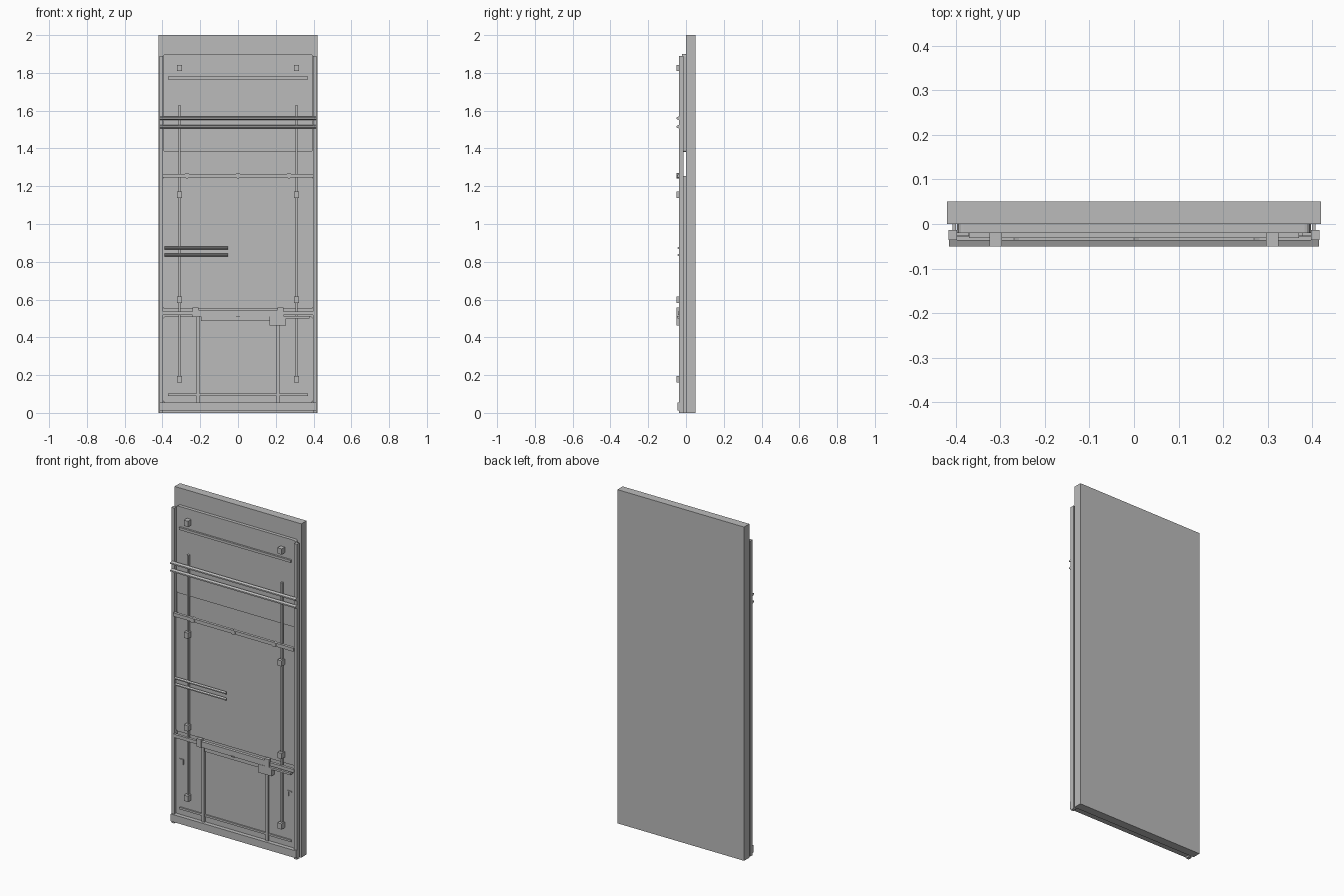
import bpy, bmesh, math

if "Cube" in bpy.data.objects:
    bpy.data.objects.remove(bpy.data.objects["Cube"])

grey = bpy.data.materials.new("plain grey")
grey.diffuse_color = (0.5, 0.5, 0.5, 1)
grey.use_nodes = True
grey.node_tree.nodes["Principled BSDF"].inputs["Base Color"].default_value = grey.diffuse_color


def extrude(name, pts, axis, lo, hi):
    """Extrude a 2D profile along an axis: y takes (x, z) points, x takes (y, z)."""
    bm = bmesh.new()

    def place(p, d):
        return (p[0], d, p[1]) if axis == 'y' else (d, p[0], p[1])
    a = [bm.verts.new(place(p, lo)) for p in pts]
    b = [bm.verts.new(place(p, hi)) for p in pts]
    bm.faces.new(a)
    bm.faces.new(b[::-1])
    n = len(pts)
    for i in range(n):
        bm.faces.new((a[i], b[i], b[(i + 1) % n], a[(i + 1) % n]))
    bmesh.ops.recalc_face_normals(bm, faces=bm.faces)
    me = bpy.data.meshes.new(name)
    bm.to_mesh(me)
    bm.free()
    me.materials.append(grey)
    ob = bpy.data.objects.new(name, me)
    bpy.context.collection.objects.link(ob)
    return ob


def box(name, x0, x1, y0, y1, z0, z1):
    return extrude(name, [(x0, z0), (x1, z0), (x1, z1), (x0, z1)], 'y', y0, y1)


def rounded_panel(name, w, z0, z1, y0, y1, r=0.012):
    pts = []
    corners = [(w - r, z1 - r), (r - w, z1 - r), (r - w, z0 + r), (w - r, z0 + r)]
    for q, (cx, cz) in enumerate(corners):
        for k in range(4):
            t = math.pi / 2 * (q + k / 3)
            pts.append((cx + r * math.cos(t), cz + r * math.sin(t)))
    return extrude(name, pts, 'y', y0, y1)


def angled_rail(name, x0, x1, z, h, y0, y1):
    # wedge-nosed horizontal strip
    return extrude(name, [(y1, z - h), (y0, z - h * 0.4), (y0, z + h * 0.4), (y1, z + h)],
                   'x', x0, x1)


# Backing slab and raised panels
box("back_slab", -0.42, 0.42, 0, 0.05, 0, 2)
rounded_panel("upper_panel", 0.395, 1.38, 1.90, -0.02, 0)
rounded_panel("middle_panel", 0.397, 0.55, 1.25, -0.02, 0)
rounded_panel("lower_panel", 0.397, 0.055, 0.51, -0.02, 0)

# Side posts and everything mirrored left and right
for side, s in (("left", -1), ("right", 1)):
    def pair(name, a, b, *rest):
        box(f"{side}_{name}", min(s * a, s * b), max(s * a, s * b), *rest)
    pair("post", 0.397, 0.416, -0.036, -0.013, 0, 1.89)
    pair("post_web", 0.400, 0.408, -0.013, 0, 0, 1.255)
    pair("long_rod", 0.304, 0.316, -0.034, -0.02, 0.17, 1.63)
    pair("lower_stile", 0.203, 0.221, -0.030, -0.02, 0.055, 0.51)
    pair("hook_arm", 0.345, 0.372, -0.026, -0.02, 0.385, 0.392)
    pair("hook_leg", 0.345, 0.352, -0.026, -0.02, 0.36, 0.385)
    for i, z in enumerate((1.826, 1.155, 0.60, 0.178)):
        pair(f"block_{i}", 0.296, 0.324, -0.050, -0.02, z - 0.017, z + 0.017)

# Thin rails behind the blocks
box("top_rail", -0.37, 0.37, -0.031, -0.02, 1.765, 1.78)
box("bottom_rail", -0.37, 0.37, -0.028, -0.02, 0.09, 0.102)

# Projecting strips
for i, z in enumerate((1.56, 1.515)):
    angled_rail(f"wide_strip_{i}", -0.415, 0.415, z, 0.010, -0.050, -0.036)
for i, z in enumerate((0.873, 0.836)):
    angled_rail(f"short_strip_{i}", -0.39, -0.052, z, 0.008, -0.045, -0.034)

# Upper crossbar with couplers
box("upper_crossbar", -0.40, 0.40, -0.045, -0.028, 1.245, 1.266)
for i, x in enumerate((-0.27, 0, 0.27)):
    pts = [(x + 0.016 * math.cos(math.tau * k / 8), 1.2555 + 0.015 * math.sin(math.tau * k / 8))
           for k in range(8)]
    extrude(f"coupler_{i}", pts, 'y', -0.049, -0.028)

# Lower crossbar and latch assembly
box("lower_crossbar", -0.40, 0.40, -0.042, -0.026, 0.518, 0.538)
box("latch_bar", -0.24, 0.235, -0.047, -0.028, 0.510, 0.545)
box("latch_bar_left_cap", -0.24, -0.21, -0.049, -0.028, 0.508, 0.557)
box("latch_bar_right_cap", 0.21, 0.24, -0.049, -0.028, 0.508, 0.557)
box("latch_sill", -0.195, 0.17, -0.040, -0.02, 0.487, 0.510)
box("latch_box", 0.167, 0.255, -0.049, -0.02, 0.462, 0.512)
box("latch_arm", 0.255, 0.378, -0.045, -0.02, 0.500, 0.512)
box("latch_pin", -0.01, 0.01, -0.050, -0.045, 0.508, 0.514)

# Kick plate
box("kick_plate", -0.397, 0.397, -0.036, 0, 0.012, 0.056)
box("kick_plate_lip", -0.415, 0.415, -0.045, -0.034, 0.012, 0.056)
